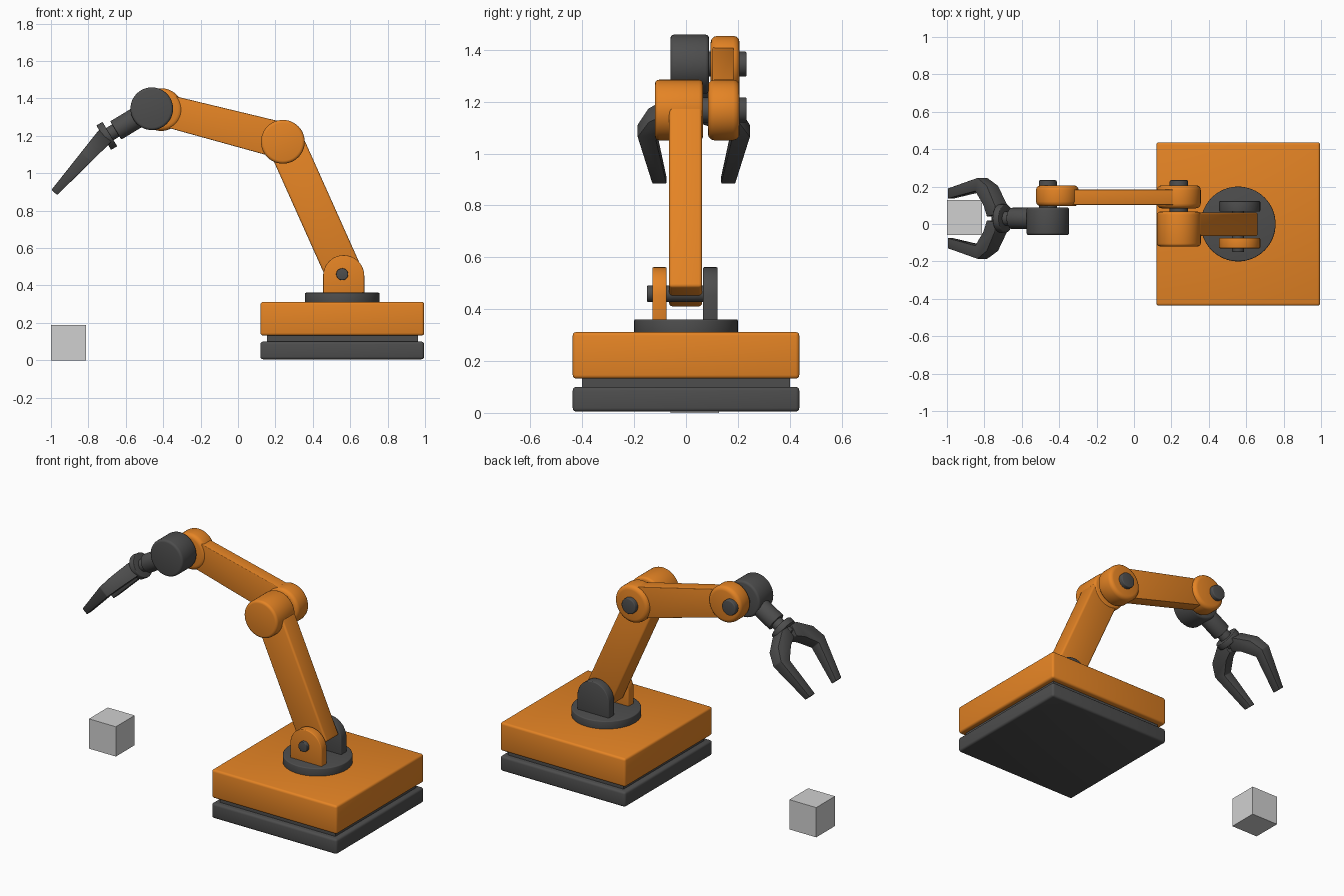
import bpy, bmesh, math
from mathutils import Vector, Matrix

if "Cube" in bpy.data.objects:
    bpy.data.objects.remove(bpy.data.objects["Cube"])


def material(name, rgb):
    m = bpy.data.materials.new(name)
    m.diffuse_color = (*rgb, 1)
    m.use_nodes = True
    m.node_tree.nodes["Principled BSDF"].inputs["Base Color"].default_value = m.diffuse_color
    return m


ORANGE = material("orange paint", (0.78, 0.23, 0.018))
DARK = material("dark grey metal", (0.075, 0.075, 0.075))
LIGHT = material("light grey", (0.63, 0.63, 0.63))


def finish(name, bm, mat, bevel=0.0, segments=3, smooth=True):
    """Turn a bmesh into an object, with rounded edges and smooth shading."""
    bmesh.ops.recalc_face_normals(bm, faces=bm.faces)
    if bevel:
        edges = [e for e in bm.edges if e.calc_face_angle(0) > math.radians(30)]
        bmesh.ops.bevel(bm, geom=edges, offset=bevel, segments=segments,
                        profile=0.5, affect='EDGES', clamp_overlap=True)
    me = bpy.data.meshes.new(name)
    bm.to_mesh(me)
    bm.free()
    ob = bpy.data.objects.new(name, me)
    bpy.context.collection.objects.link(ob)
    me.materials.append(mat)
    if smooth:
        bpy.ops.object.select_all(action='DESELECT')
        ob.select_set(True)
        bpy.context.view_layer.objects.active = ob
        bpy.ops.object.shade_smooth_by_angle(angle=math.radians(35))
    return ob


def box(name, lo, hi, mat, bevel=0.0):
    lo, hi = Vector(lo), Vector(hi)
    bm = bmesh.new()
    bmesh.ops.create_cube(bm, size=1, matrix=Matrix.Translation((lo + hi) / 2)
                          @ Matrix.Diagonal((*(hi - lo), 1)))
    return finish(name, bm, mat, bevel, smooth=bevel > 0)


def cylinder(name, a, b, r, mat, bevel=0.0, sides=48):
    """Cylinder from point a to point b."""
    a, b = Vector(a), Vector(b)
    rot = (b - a).to_track_quat('Z', 'Y').to_matrix().to_4x4()
    bm = bmesh.new()
    bmesh.ops.create_cone(bm, cap_ends=True, segments=sides, radius1=r, radius2=r,
                          depth=(b - a).length,
                          matrix=Matrix.Translation((a + b) / 2) @ rot)
    return finish(name, bm, mat, bevel)


def plate(name, outline, y0, y1, mat, bevel=0.0):
    """Side outline in x, z extruded from y0 to y1."""
    bm = bmesh.new()
    f = bm.faces.new([bm.verts.new((x, y0, z)) for x, z in outline])
    top = bmesh.ops.extrude_face_region(bm, geom=[f])
    verts = [v for v in top["geom"] if isinstance(v, bmesh.types.BMVert)]
    bmesh.ops.translate(bm, verts=verts, vec=(0, y1 - y0, 0))
    return finish(name, bm, mat, bevel)


# Base
box("base_foot", (0.12, -0.437, 0.005), (0.995, 0.437, 0.1), DARK, 0.014)
box("base_gap", (0.155, -0.402, 0.08), (0.962, 0.402, 0.15), DARK)
box("base_body", (0.12, -0.437, 0.132), (0.995, 0.437, 0.312), ORANGE, 0.014)
cylinder("turntable", (0.557, 0, 0.3), (0.557, 0, 0.361), 0.2, DARK, 0.006, 64)

# Shoulder brackets with rounded tops
SX = 0.565
arch = [(SX - 0.11, 0.35), (SX + 0.11, 0.35)]
arch += [(SX + 0.11 * math.cos(a), 0.452 + 0.11 * math.sin(a))
         for a in (math.pi * i / 20 for i in range(21))]
plate("front_bracket", arch, -0.13, -0.075, ORANGE, 0.005)
plate("back_bracket", arch, 0.066, 0.122, DARK, 0.005)
cylinder("shoulder_pin", (0.557, -0.15, 0.46), (0.557, 0.1, 0.46), 0.032, DARK, 0.004, 32)

# Lower arm: straight bar leaning towards the elbow
foot, d = Vector((0.575, 0.447)), Vector((-0.409, 0.913))
side = Vector((0.913, 0.409)) * 0.098
head = foot + d * 0.76
plate("lower_arm", [foot - side, foot + side, head + side, head - side],
      -0.065, 0.062, ORANGE, 0.012)

# Elbow
EX, EZ = 0.24, 1.168
cylinder("elbow_front", (EX, -0.12, EZ), (EX, 0.066, EZ), 0.117, ORANGE, 0.016)
cylinder("elbow_back", (EX, 0.084, EZ), (EX, 0.207, EZ), 0.117, ORANGE, 0.025)
cylinder("elbow_pin", (EX, 0.0, EZ), (EX, 0.234, EZ), 0.049, DARK, 0.006, 32)

# Upper arm
plate("upper_arm", [(EX, EZ - 0.095), (EX, EZ + 0.105), (-0.40, 1.427), (-0.40, 1.25)],
      0.102, 0.184, ORANGE, 0.004)

# Wrist
WX, WZ = -0.461, 1.345
cylinder("wrist_back", (-0.41, 0.095, 1.34), (-0.41, 0.207, 1.34), 0.114, ORANGE, 0.025)
cylinder("wrist_front", (WX, -0.06, WZ), (WX, 0.089, WZ), 0.114, DARK, 0.014)
cylinder("wrist_pin", (WX, 0.0, WZ), (WX, 0.234, WZ), 0.048, DARK, 0.006, 32)

# Gripper shaft
CY = 0.03
axis = Vector((-0.856, 0, -0.517))
wrist = Vector((WX, CY, WZ))
for name, t0, t1, r in (("gripper_shaft", 0.05, 0.225, 0.057),
                        ("gripper_neck", 0.2, 0.33, 0.038),
                        ("gripper_collar", 0.262, 0.3, 0.076)):
    cylinder(name, wrist + axis * t0, wrist + axis * t1, r, DARK, 0.004, 32)

# Fingers: bent outline, tapering in thickness towards the tip, mirrored
root = Vector((-0.71, CY, 1.20))
reach, thick = Vector((-0.668, 0, -0.744)), Vector((-0.744, 0, 0.668))
finger = [(0.0, 0.02), (0.0, 0.07), (0.07, 0.175), (0.15, 0.217), (0.407, 0.16),
          (0.407, 0.105), (0.17, 0.145), (0.10, 0.07), (0.07, 0.01)]
for name, s in (("back_finger", 1), ("front_finger", -1)):
    bm = bmesh.new()
    rings = []
    for k in (-1, 1):
        rings.append([bm.verts.new(root + reach * u + Vector((0, s * v, 0))
                                   + thick * k * (0.046 - 0.062 * u)) for u, v in finger])
        bm.faces.new(rings[-1])
    n = len(finger)
    for i in range(n):
        j = (i + 1) % n
        bm.faces.new((rings[0][i], rings[0][j], rings[1][j], rings[1][i]))
    finish(name, bm, DARK, 0.004, 2)

# Loose cube to pick up
box("cube", (-1.0, -0.06, 0.0), (-0.812, 0.128, 0.188), LIGHT)
